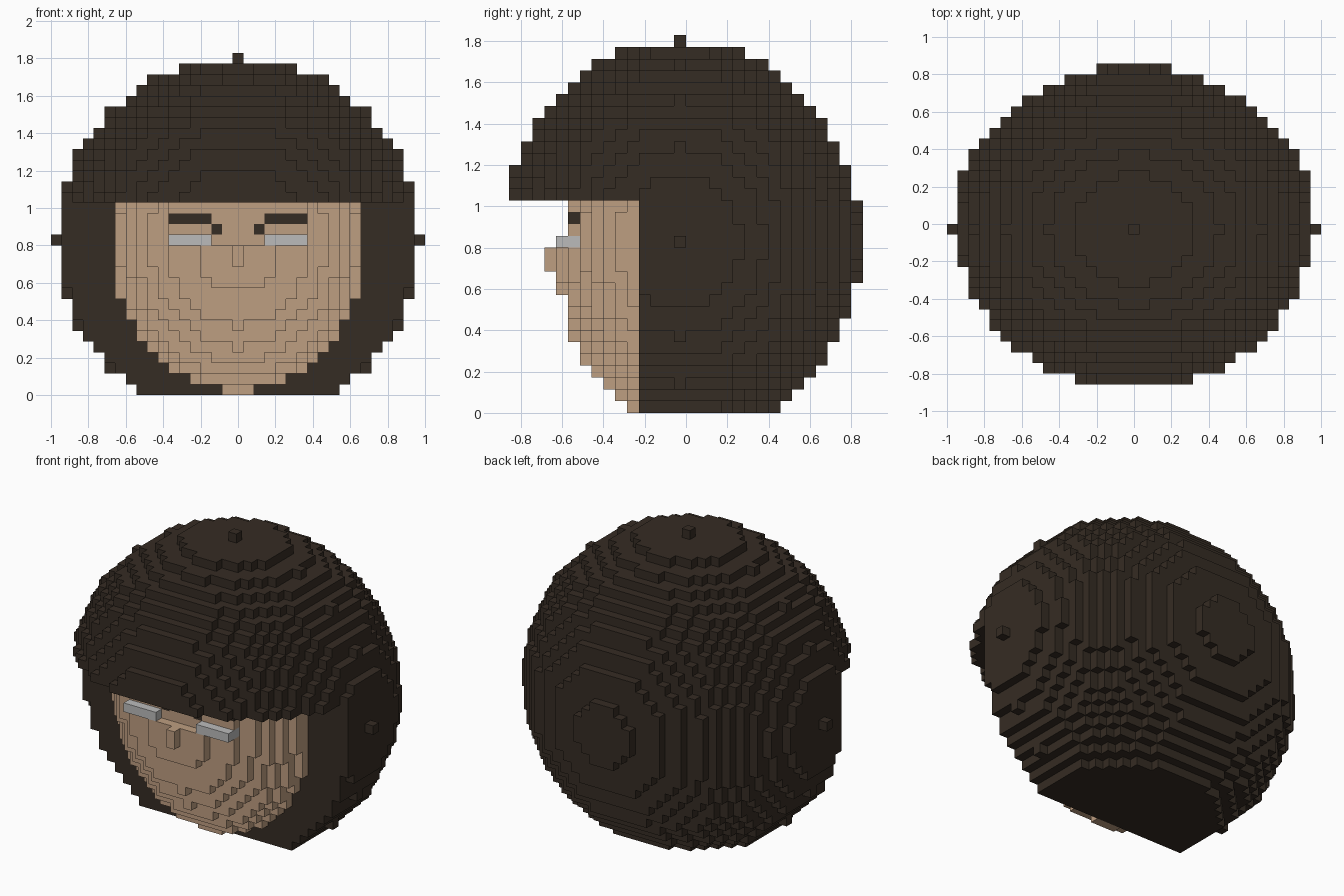
import bpy, bmesh
from mathutils import Vector

cube = bpy.data.objects.get("Cube")
if cube:
    bpy.data.objects.remove(cube, do_unlink=True)

S = 2 / 35          # edge length of one block
ZC = 14             # layer of blocks through the middle of the head
BRIM = 18           # lowest layer of the fringe


def material(name, rgb):
    m = bpy.data.materials.new(name)
    m.use_nodes = True
    m.diffuse_color = (*rgb, 1)
    m.node_tree.nodes["Principled BSDF"].inputs["Base Color"].default_value = (*rgb, 1)
    return m


def ellipsoid(a2, b2, c2):
    """Blocks inside an ellipsoid given its squared radii, cut off at the ground."""
    return {(x, y, z)
            for x in range(-17, 18) for y in range(-17, 18) for z in range(0, 32)
            if x * x / a2 + y * y / b2 + (z - ZC) ** 2 / c2 <= 1.00001}


def block(xs, ys, zs):
    return {(x, y, z) for x in xs for y in ys for z in zs}


def mirrored(cells):
    return cells | {(-x, y, z) for x, y, z in cells}


# Hair: a big ball, opened at the front below the fringe
hair = {c for c in ellipsoid(289, 234.09, 289) if c[2] >= BRIM or c[1] >= -3}

# Face: a smaller ball in the opening, set back one block above the cheeks
face = {c for c in ellipsoid(161.5, 111.3, 235.5)
        if c[2] < BRIM and c[1] <= -4 and not (c[1] <= -10 and c[2] >= ZC)}
nose = block([0], [-11], [12, 13])
eyes = mirrored(block(range(3, 7), [-10, -9], [ZC]))
brows = mirrored(block(range(3, 7), [-9], [16]) | block([2], [-9], [15]))
face -= eyes | brows

solid = hair | face | nose | eyes | brows
DIRS = [Vector(d) for d in ((1, 0, 0), (-1, 0, 0), (0, 1, 0),
                            (0, -1, 0), (0, 0, 1), (0, 0, -1))]


def build(name, cells, mat):
    """Mesh the outward block faces of one part."""
    bm = bmesh.new()
    verts = {}

    def vert(p):
        key = tuple(round(2 * v) for v in p)
        if key not in verts:
            verts[key] = bm.verts.new((p.x * S, (p.y - 0.5) * S, (p.z + 0.5) * S))
        return verts[key]

    for c in sorted(cells):
        centre = Vector(c)
        for d in DIRS:
            if tuple(int(v) for v in centre + d) in solid:
                continue
            u = Vector((d.y, d.z, d.x))
            w = d.cross(u)
            mid = centre + d / 2
            bm.faces.new([vert(mid + (u * p + w * q) / 2)
                          for p, q in ((-1, -1), (1, -1), (1, 1), (-1, 1))])
    me = bpy.data.meshes.new(name)
    bm.to_mesh(me)
    bm.free()
    me.materials.append(mat)
    ob = bpy.data.objects.new(name, me)
    bpy.context.collection.objects.link(ob)


dark = material("dark brown", (0.036, 0.025, 0.017))
skin = material("skin tan", (0.515, 0.342, 0.220))
grey = material("light grey", (0.50, 0.50, 0.50))

build("hair", hair, dark)
build("face", face, skin)
build("nose", nose, skin)
build("eyes", eyes, grey)
build("eyebrows", brows, dark)
